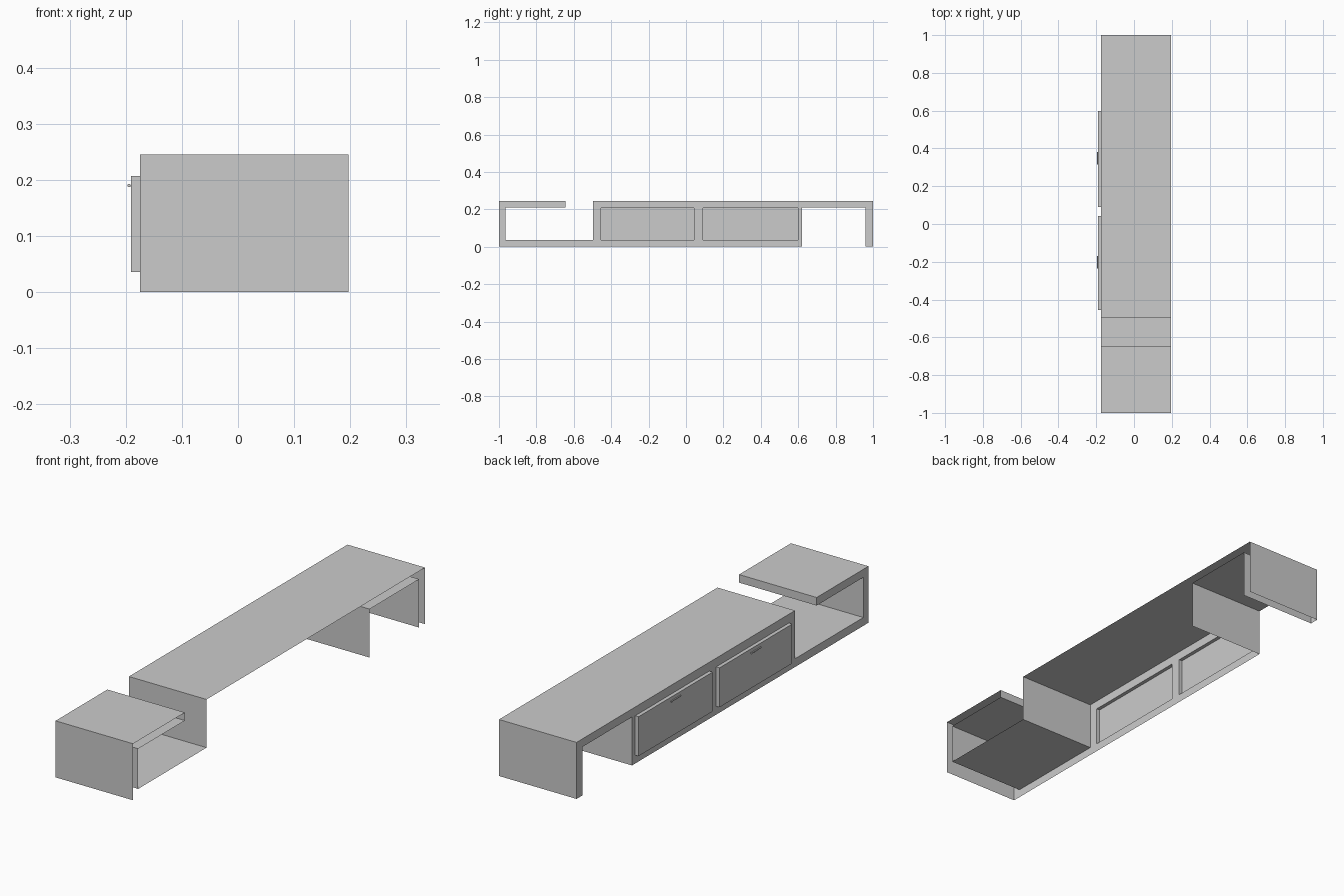
import bpy, bmesh, math

if "Cube" in bpy.data.objects:
    bpy.data.objects.remove(bpy.data.objects["Cube"])

FRONT_X, BACK_X = -0.175, 0.197


def rect(y0, y1, z0, z1):
    return [(y0, z0), (y1, z0), (y1, z1), (y0, z1)]


def shell(name, outline, xs, holes=()):
    """Counter-clockwise y-z outline swept along xs, capped at xs[0] only.
    Edges resting on the floor are left open."""
    bm = bmesh.new()
    n = len(outline)
    rings = [[bm.verts.new((x, y, z)) for y, z in outline] for x in xs]
    loops = [rings[0]] + [[bm.verts.new((xs[0], y, z)) for y, z in h] for h in holes]
    cap_edges = [bm.edges.new((lp[i], lp[(i + 1) % len(lp)]))
                 for lp in loops for i in range(len(lp))]
    bmesh.ops.triangle_fill(bm, use_beauty=True, edges=cap_edges, normal=(-1, 0, 0))
    bm.normal_update()
    for f in bm.faces:
        if f.normal.x > 0:
            f.normal_flip()
    for a, b in zip(rings, rings[1:]):
        for i in range(n):
            j = (i + 1) % n
            if outline[i][1] == 0 and outline[j][1] == 0:
                continue
            bm.faces.new((a[i], a[j], b[j], b[i]))
    me = bpy.data.meshes.new(name)
    bm.to_mesh(me)
    bm.free()
    ob = bpy.data.objects.new(name, me)
    bpy.context.collection.objects.link(ob)
    return ob


drawers = {"right": (0.09, 0.598), "left": (-0.455, 0.043)}
Z0, Z1 = 0.036, 0.207

# Cabinet body: one folded ribbon profile, open at the back and underneath
body = [(-1, 0), (0.62, 0), (0.62, 0.21), (0.96, 0.21), (0.96, 0), (1, 0),
        (1, 0.245), (-0.497, 0.245), (-0.497, 0.036), (-0.965, 0.036),
        (-0.965, 0.21), (-0.645, 0.21), (-0.645, 0.245), (-1, 0.245)]
shell("cabinet_body", body, (FRONT_X, BACK_X),
      [rect(y0, y1, Z0, Z1) for y0, y1 in drawers.values()])

for side, (y0, y1) in drawers.items():
    # Drawer front standing proud of the body
    shell(f"drawer_front_{side}", rect(y0, y1, Z0, Z1), (-0.191, -0.187, FRONT_X))
    # Slim bar handle
    bpy.ops.mesh.primitive_cylinder_add(
        vertices=12, radius=0.003, depth=0.066,
        location=(-0.194, (y0 + y1) / 2 + 0.003, 0.19), rotation=(math.pi / 2, 0, 0))
    handle = bpy.context.object
    handle.name = f"handle_{side}"
    bpy.ops.object.shade_smooth_by_angle()
